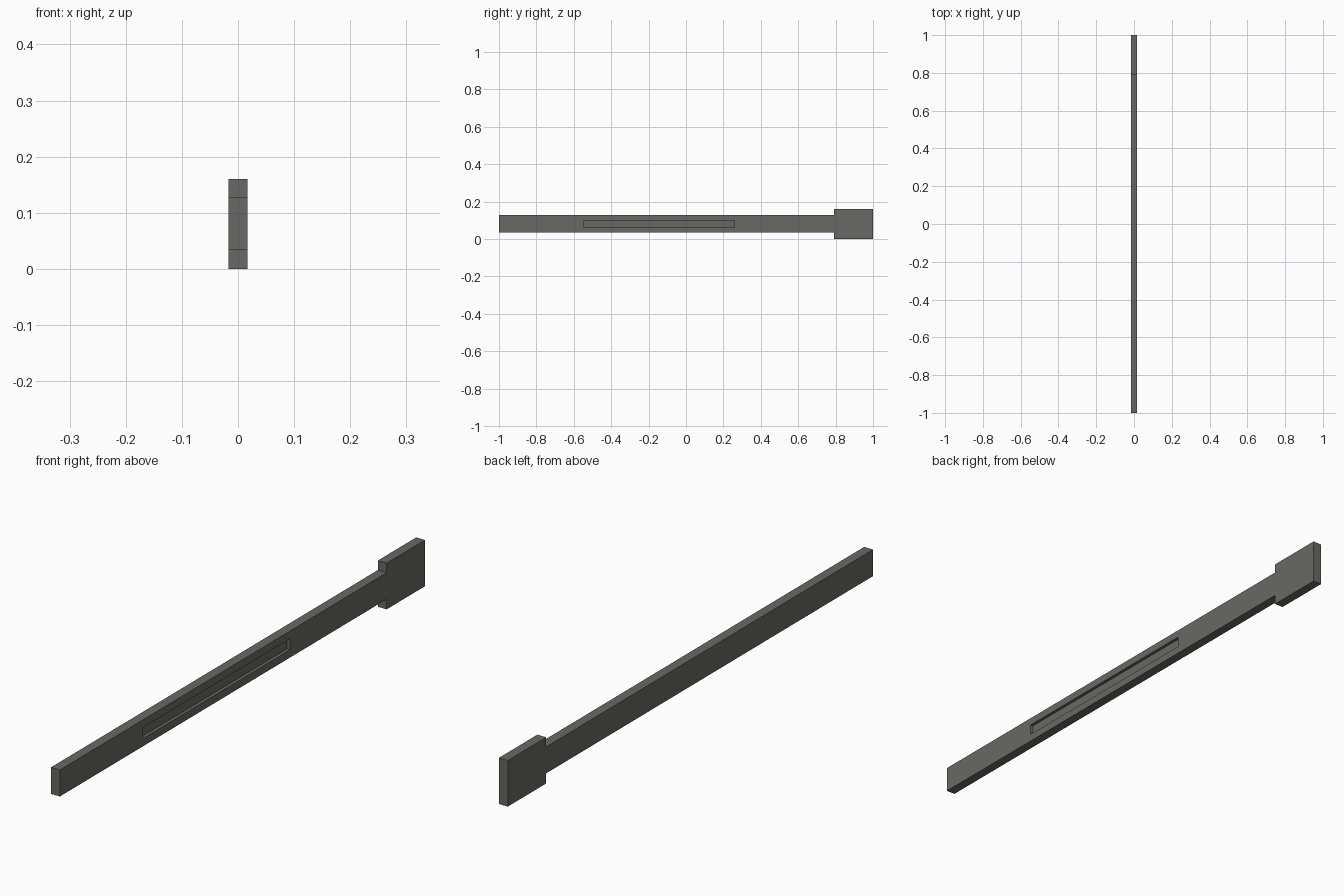
import bpy, bmesh

if "Cube" in bpy.data.objects:
    bpy.data.objects.remove(bpy.data.objects["Cube"])

mat = bpy.data.materials.new("dark warm grey")
mat.diffuse_color = (0.14, 0.14, 0.125, 1)
mat.use_nodes = True
mat.node_tree.nodes["Principled BSDF"].inputs["Base Color"].default_value = mat.diffuse_color

W = 0.017  # half thickness in x

# Whole silhouette in the y/z plane: long shaft plus wide end block
profile = [(-1, 0.035), (0.79, 0.035), (0.79, 0), (1, 0),
           (1, 0.16), (0.79, 0.16), (0.79, 0.127), (-1, 0.127)]
bm = bmesh.new()
face = bm.faces.new([bm.verts.new((-W, y, z)) for y, z in profile])
ext = bmesh.ops.extrude_face_region(bm, geom=[face])
bmesh.ops.translate(bm, vec=(2 * W, 0, 0),
                    verts=[g for g in ext["geom"] if isinstance(g, bmesh.types.BMVert)])
bmesh.ops.recalc_face_normals(bm, faces=bm.faces)
me = bpy.data.meshes.new("slotted_bar")
bm.to_mesh(me)
bm.free()
bar = bpy.data.objects.new("slotted_bar", me)
bpy.context.collection.objects.link(bar)
me.materials.append(mat)

# Shallow slot cut in the right face
bpy.ops.mesh.primitive_cube_add(size=1, location=(W, -0.142, 0.081))
cutter = bpy.context.object
cutter.name = "slot_cutter"
cutter.scale = (0.022, 0.805, 0.038)
cutter.data.materials.append(mat)
cutter.hide_render = True
cutter.hide_set(True)
cut = bar.modifiers.new("slot", 'BOOLEAN')
cut.operation = 'DIFFERENCE'
cut.solver = 'EXACT'
cut.object = cutter
